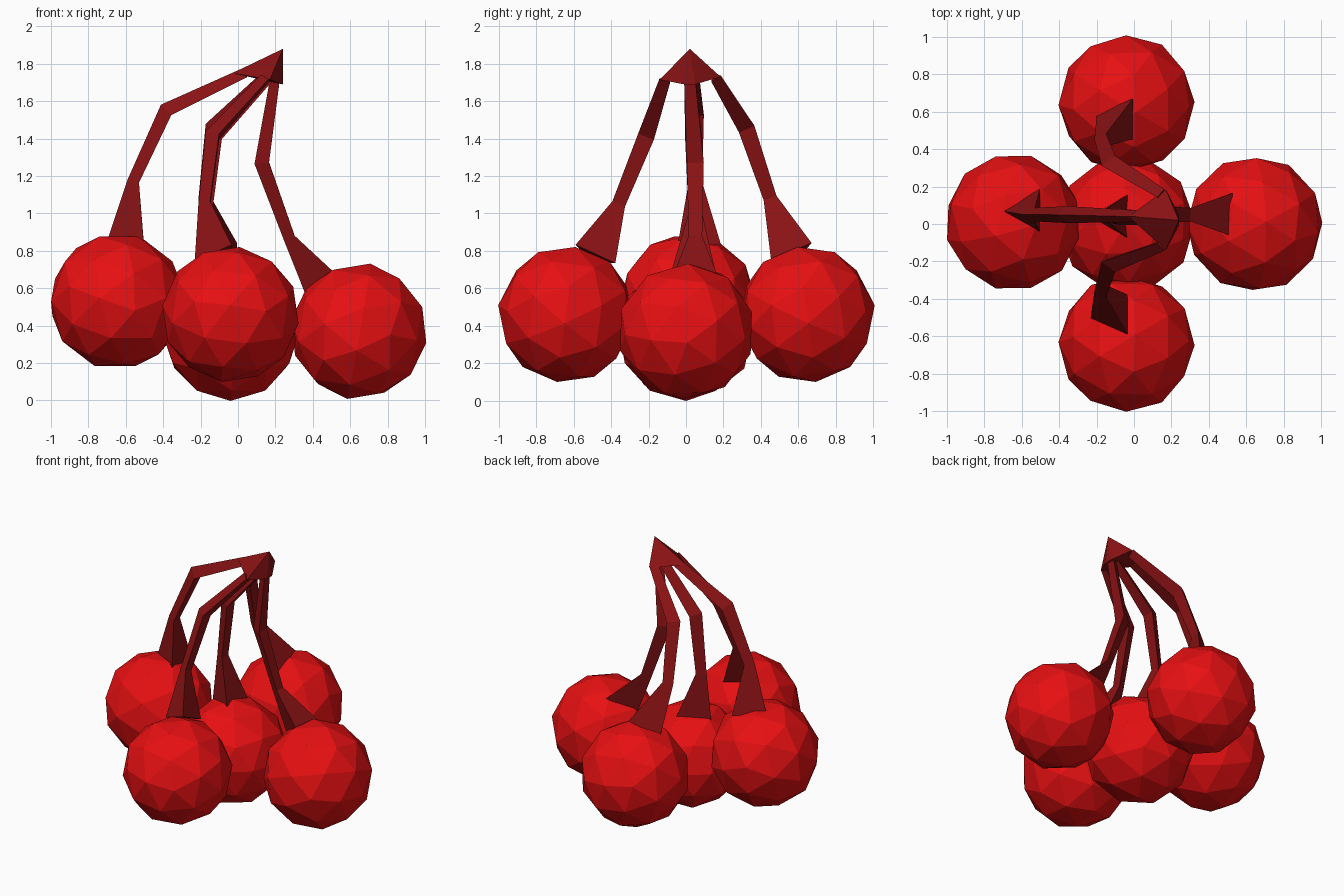
import bpy, bmesh, math
from mathutils import Vector, Euler

if "Cube" in bpy.data.objects:
    bpy.data.objects.remove(bpy.data.objects["Cube"])


def material(name, rgb):
    m = bpy.data.materials.new(name)
    m.diffuse_color = (*rgb, 1)
    m.use_nodes = True
    m.node_tree.nodes["Principled BSDF"].inputs["Base Color"].default_value = m.diffuse_color
    return m


berry_red = material("berry red", (0.80, 0.005, 0.006))
stem_red = material("dark stem red", (0.25, 0.006, 0.007))


def add_object(name, bm, mat):
    bmesh.ops.recalc_face_normals(bm, faces=bm.faces[:])
    mesh = bpy.data.meshes.new(name)
    bm.to_mesh(mesh)
    bm.free()
    mesh.materials.append(mat)
    ob = bpy.data.objects.new(name, mesh)
    bpy.context.collection.objects.link(ob)


def berry(name, centre, tilt):
    bm = bmesh.new()
    bmesh.ops.create_icosphere(bm, subdivisions=2, radius=0.367)
    rot = Euler([math.radians(a) for a in tilt]).to_matrix()
    for v in bm.verts:
        v.co = rot @ v.co + Vector(centre)
    add_object(name, bm, berry_red)


def stem(name, path, radii):
    """Three-sided tube along a path, one ridge always turned to -x."""
    bm = bmesh.new()
    pts = [Vector(p) for p in path]
    rings = []
    for i, p in enumerate(pts):
        before = (p - pts[i - 1]).normalized() if i else Vector()
        after = (pts[i + 1] - p).normalized() if i < len(pts) - 1 else Vector()
        d = (before + after).normalized()
        u = Vector((-1, 0, 0))
        u = (u - d * u.dot(d)).normalized()
        w = d.cross(u)
        rings.append([bm.verts.new(p + radii[i] * (math.cos(a) * u + math.sin(a) * w))
                      for a in (0, math.tau / 3, 2 * math.tau / 3)])
    for a, b in zip(rings, rings[1:]):
        for k in range(3):
            j = (k + 1) % 3
            bm.faces.new((a[k], a[j], b[j], b[k]))
    bm.faces.new(rings[0])
    bm.faces.new(rings[-1])
    add_object(name, bm, stem_red)


# Five berries: four around a low central one
berry("left_berry", (-0.645, 0.01, 0.53), (33, 10, 0))
berry("right_berry", (0.645, 0.0, 0.37), (20, 35, 10))
berry("front_berry", (-0.04, -0.64, 0.46), (25, 0, 15))
berry("back_berry", (-0.04, 0.645, 0.46), (-25, 0, -15))
berry("centre_berry", (-0.04, 0.0, 0.365), (0, 0, 20))

# Stems: root, bend, narrow waist, flared foot on the berry
widths = (0.035, 0.052, 0.042, 0.135)
stem("left_stem", [(0.04, 0.04, 1.745), (-0.375, 0.05, 1.545),
                   (-0.55, 0.05, 1.17), (-0.57, 0.07, 0.83)], widths)
stem("right_stem", [(0.205, 0.02, 1.71), (0.14, 0.05, 1.27),
                    (0.285, 0.05, 0.87), (0.475, 0.05, 0.63)], widths)
stem("front_stem", [(0.15, -0.11, 1.72), (-0.125, -0.21, 1.42),
                    (-0.17, -0.36, 1.05), (-0.10, -0.49, 0.77)], widths)
stem("back_stem", [(0.15, 0.155, 1.73), (-0.125, 0.32, 1.46),
                   (-0.17, 0.45, 1.08), (-0.07, 0.57, 0.78)], widths)
stem("centre_stem", [(0.17, 0.02, 1.72), (-0.11, 0.04, 1.41),
                     (-0.16, 0.05, 1.00), (-0.10, 0.04, 0.68)], widths)

# Pointed cap joining the stems
bm = bmesh.new()
for p in [(0.24, 0.02, 1.88), (-0.03, 0.04, 1.75), (0.17, -0.14, 1.715),
          (0.17, 0.185, 1.73), (0.24, 0.05, 1.69), (0.24, -0.01, 1.69)]:
    bm.verts.new(p)
bmesh.ops.convex_hull(bm, input=bm.verts[:])
add_object("stem_cap", bm, stem_red)
